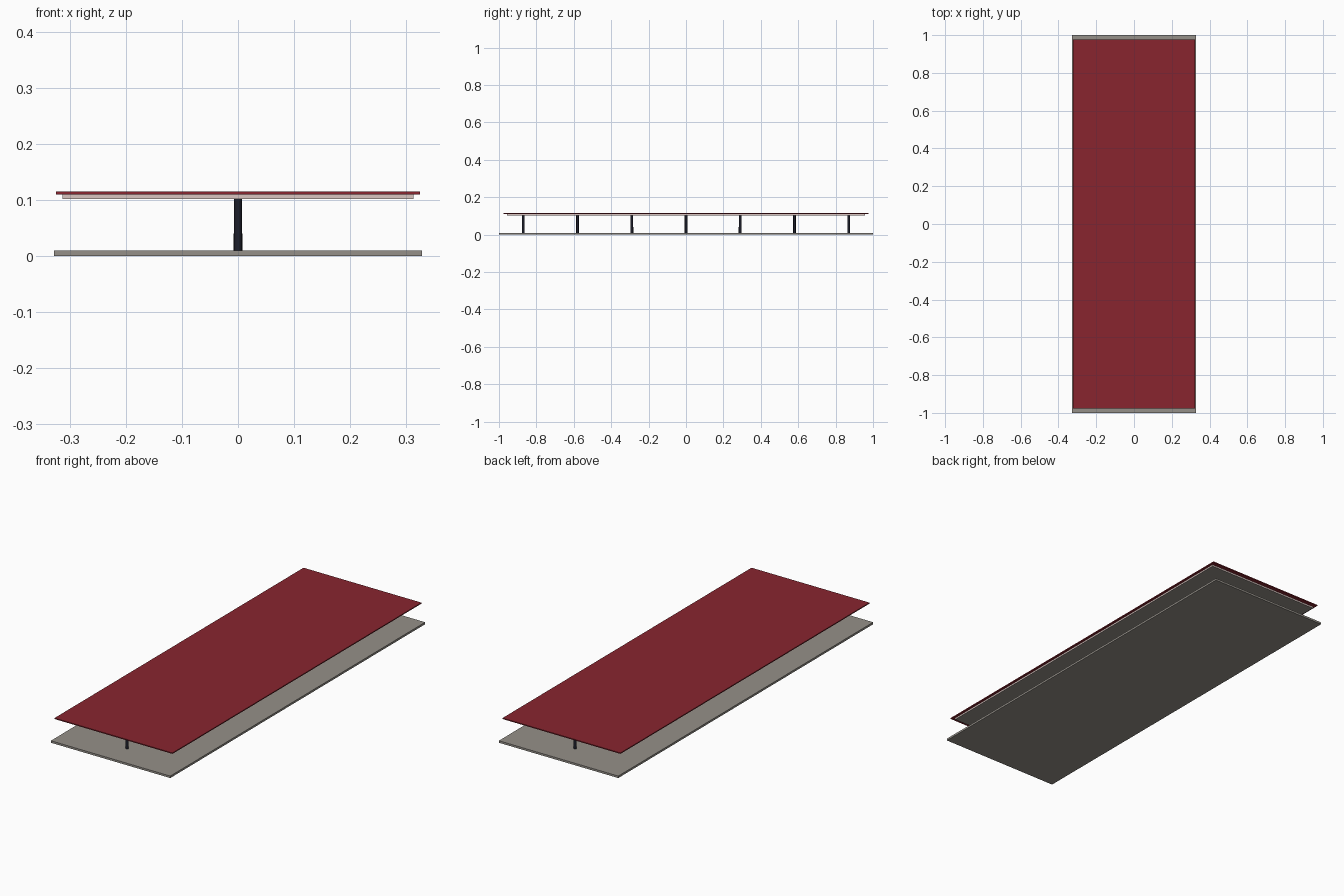
import bpy

cube = bpy.data.objects.get("Cube")
if cube:
    bpy.data.objects.remove(cube, do_unlink=True)


def material(name, rgb):
    mat = bpy.data.materials.new(name)
    mat.use_nodes = True
    mat.diffuse_color = (*rgb, 1)
    mat.node_tree.nodes["Principled BSDF"].inputs["Base Color"].default_value = (*rgb, 1)
    return mat


CONCRETE = material("concrete grey", (0.30, 0.28, 0.25))
RED = material("roof red", (0.25, 0.018, 0.028))
PALE = material("pale trim", (0.70, 0.56, 0.53))
DARK = material("dark steel", (0.012, 0.013, 0.023))


def slab(name, half_x, half_y, bottom, top, *mats):
    bpy.ops.mesh.primitive_cube_add(size=2, location=(0, 0, (bottom + top) / 2))
    obj = bpy.context.object
    obj.name = name
    obj.scale = (half_x, half_y, (top - bottom) / 2)
    bpy.ops.object.transform_apply(location=False, rotation=False, scale=True)
    for mat in mats:
        obj.data.materials.append(mat)
    return obj


def post(name, y, radius, bottom, top):
    bpy.ops.mesh.primitive_cylinder_add(vertices=16, radius=radius, depth=top - bottom,
                                        location=(0, y, (bottom + top) / 2))
    obj = bpy.context.object
    obj.name = name
    obj.data.materials.append(DARK)
    bpy.ops.object.shade_smooth_by_angle()


# Platform and roof
slab("platform", 0.328, 1.0, 0, 0.01, CONCRETE)
slab("roof", 0.324, 0.977, 0.11, 0.115, RED)

# Ceiling panel: pale edges, grey underside
ceiling = slab("ceiling", 0.313, 0.957, 0.102, 0.11, PALE, CONCRETE)
for face in ceiling.data.polygons:
    if face.normal.z < -0.5:
        face.material_index = 1

# Row of columns along the centre line, two with a sleeve at the foot
for i in range(-3, 4):
    y = i * 0.29
    post("column", y, 0.007, 0.01, 0.102)
    if abs(i) == 1:
        post("column_sleeve", y, 0.008, 0.01, 0.04)
